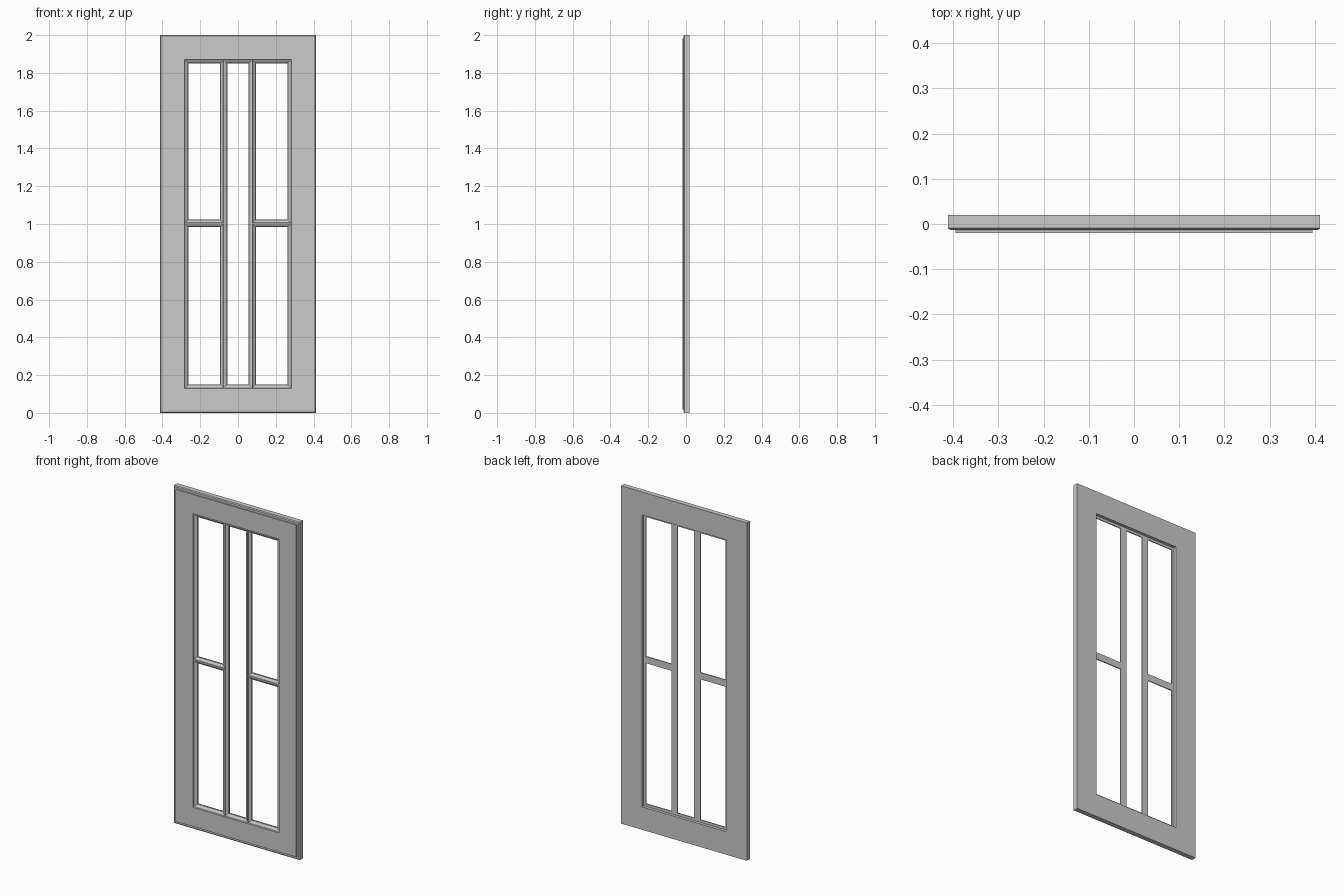
import bpy, bmesh
from mathutils import Vector

if "Cube" in bpy.data.objects:
    bpy.data.objects.remove(bpy.data.objects["Cube"], do_unlink=True)

HALF_W, HEIGHT, HALF_D = 0.412, 2.0, 0.0195
LIP_BACK = 0.002          # back plane of the glazing lip and bars
BAR_HALF, BAR_X = 0.02, 0.075

grey = bpy.data.materials.new("plain_grey")
grey.use_nodes = True
colour = (0.6, 0.6, 0.6, 1)
grey.diffuse_color = colour
grey.node_tree.nodes["Principled BSDF"].inputs["Base Color"].default_value = colour


def finish(name, bm):
    bmesh.ops.recalc_face_normals(bm, faces=bm.faces)
    mesh = bpy.data.meshes.new(name)
    bm.to_mesh(mesh)
    bm.free()
    mesh.materials.append(grey)
    obj = bpy.data.objects.new(name, mesh)
    bpy.context.collection.objects.link(obj)
    return obj


def loft(name, rings, closed):
    """Skin matching rings; join last to first, or cap the two ends."""
    bm = bmesh.new()
    rows = [[bm.verts.new(p) for p in ring] for ring in rings]
    pairs = list(zip(rows, rows[1:]))
    if closed:
        pairs.append((rows[-1], rows[0]))
    else:
        bm.faces.new(rows[0])
        bm.faces.new(rows[-1])
    for a, b in pairs:
        for i in range(len(a)):
            j = (i + 1) % len(a)
            bm.faces.new((a[i], a[j], b[j], b[i]))
    return finish(name, bm)


# Door frame: mitred profile of (inset from the edge, depth)
frame_profile = [
    (0, HALF_D), (0, -0.009), (0.005, -0.013), (0.017, -0.013),
    (0.017, -HALF_D), (0.130, -HALF_D), (0.132, -0.014), (0.138, -0.0125),
    (0.145, -0.008), (0.148, -0.004), (0.151, -0.004),
    (0.151, LIP_BACK), (0.136, LIP_BACK), (0.136, HALF_D)]


def rectangle(inset, y):
    x, low, high = HALF_W - inset, inset, HEIGHT - inset
    return [(-x, y, low), (x, y, low), (x, y, high), (-x, y, high)]


loft("door_frame", [rectangle(*p) for p in frame_profile], True)

# Glazing bars: moulded half profile of (offset, depth), mirrored
half_bar = [(BAR_HALF, LIP_BACK), (BAR_HALF, -0.004), (0.017, -0.004),
            (0.014, -0.008), (0.007, -0.0125), (0.004, -0.014), (0.003, -0.017)]
bar_profile = half_bar + [(-u, y) for u, y in reversed(half_bar)]


def bar(name, start, end, across):
    rings = [[Vector(p) + Vector(across) * u + Vector((0, y, 0))
              for u, y in bar_profile] for p in (start, end)]
    return loft(name, rings, False)


for side, s in (("left", 1), ("right", -1)):
    bar(side + "_mullion", (s * BAR_X, 0, 0.132),
        (s * BAR_X, 0, HEIGHT - 0.132), (1, 0, 0))
    bar(side + "_cross_bar", (s * BAR_X, 0, 1.003),
        (s * (HALF_W - 0.132), 0, 1.003), (0, 0, 1))
